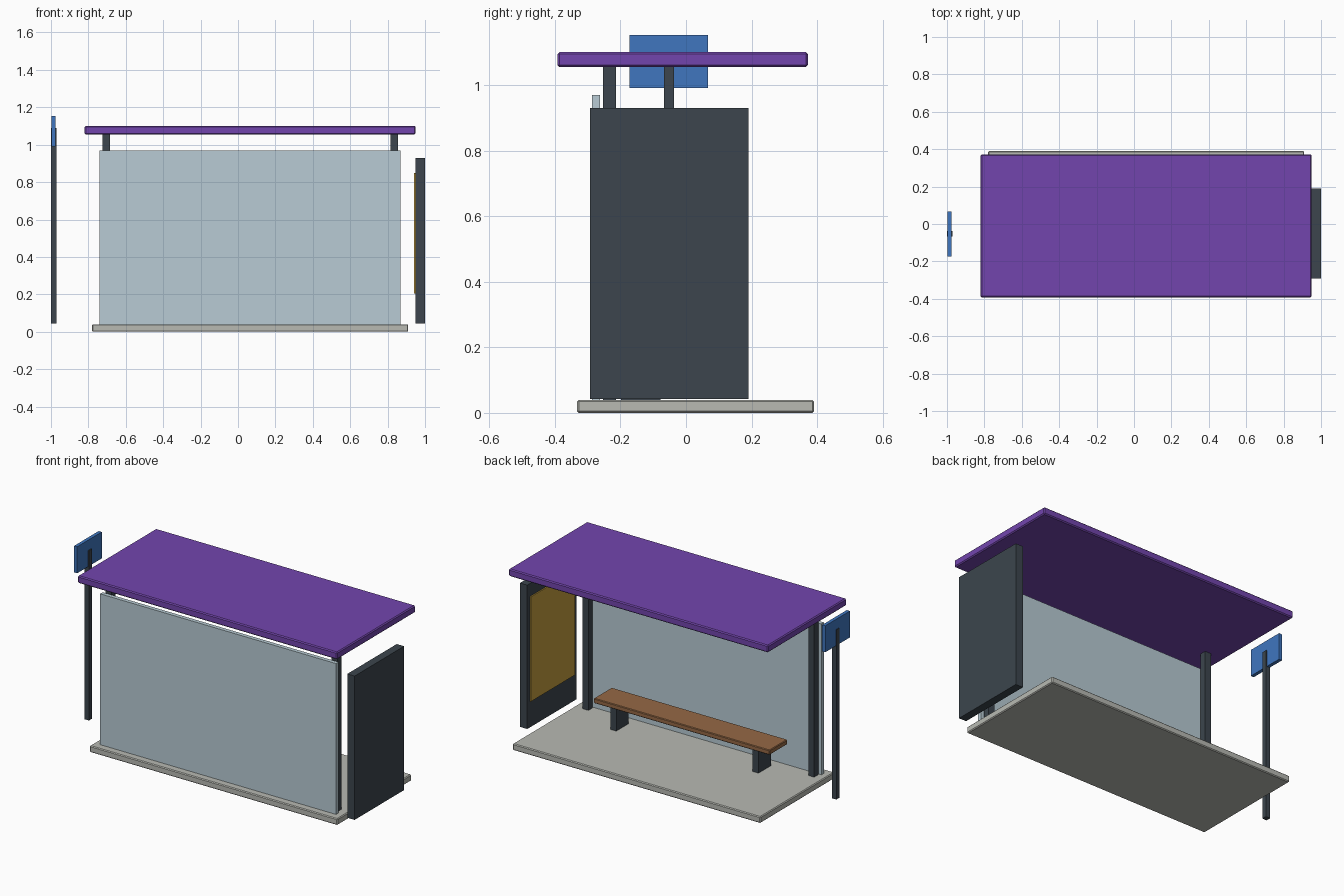
import bpy, bmesh
from mathutils import Vector

if "Cube" in bpy.data.objects:
    bpy.data.objects.remove(bpy.data.objects["Cube"])


def material(name, rgb):
    m = bpy.data.materials.new(name)
    m.diffuse_color = (*rgb, 1)
    m.use_nodes = True
    m.node_tree.nodes["Principled BSDF"].inputs["Base Color"].default_value = m.diffuse_color
    return m


PURPLE = material("purple", (0.17, 0.06, 0.42))
GLASS = material("pale_glass", (0.48, 0.60, 0.66))
DARK = material("dark_metal", (0.045, 0.06, 0.075))
CONCRETE = material("concrete", (0.48, 0.49, 0.45))
WOOD = material("wood", (0.30, 0.14, 0.06))
BLUE = material("blue", (0.05, 0.18, 0.52))
YELLOW = material("poster_yellow", (0.55, 0.34, 0.05))


def box(name, xs, ys, zs, mat, bevel=0):
    """Box from its (min, max) extents, with optional small chamfer."""
    lo, hi = (Vector(p) for p in zip(xs, ys, zs))
    bm = bmesh.new()
    bmesh.ops.create_cube(bm, size=1)
    bmesh.ops.scale(bm, vec=hi - lo, verts=bm.verts)
    bmesh.ops.translate(bm, vec=(lo + hi) / 2, verts=bm.verts)
    mesh = bpy.data.meshes.new(name)
    bm.to_mesh(mesh)
    bm.free()
    mesh.materials.append(mat)
    ob = bpy.data.objects.new(name, mesh)
    bpy.context.collection.objects.link(ob)
    if bevel:
        b = ob.modifiers.new("bevel", 'BEVEL')
        b.width, b.segments = bevel, 1
    return ob


CX = 0.065  # centre line of the shelter

# Shelter: slab, roof, glass wall
box("floor_slab", (-0.78, 0.91), (-0.332, 0.39), (0, 0.04), CONCRETE, 0.005)
box("roof", (-0.82, 0.95), (-0.392, 0.372), (1.055, 1.10), PURPLE, 0.006)
box("back_glass", (-0.74, 0.87), (-0.287, -0.262), (0.04, 0.97), GLASS)

# Posts and bench supports, mirrored about the centre line
for side, s in (("left", -1), ("right", 1)):
    px, lx = CX + s * 0.77, CX + s * 0.485
    box(side + "_post", (px - 0.02, px + 0.02), (-0.253, -0.213), (0.04, 1.06), DARK)
    box(side + "_bench_leg", (lx - 0.02, lx + 0.02), (-0.198, -0.078), (0.04, 0.19), DARK)

# Bench
box("bench_seat", (CX - 0.60, CX + 0.60), (-0.225, -0.05), (0.187, 0.217), WOOD, 0.004)

# Advertising panel with poster on its inner face
box("ad_panel", (0.95, 1.0), (-0.292, 0.19), (0.043, 0.93), DARK)
box("poster", (0.942, 0.952), (-0.265, 0.165), (0.205, 0.85), YELLOW)

# Stop sign plate on a free-standing pole
box("sign_pole", (-1.0, -0.97), (-0.067, -0.037), (0.043, 1.09), DARK)
box("sign_plate", (-0.997, -0.976), (-0.173, 0.067), (0.99, 1.153), BLUE)
